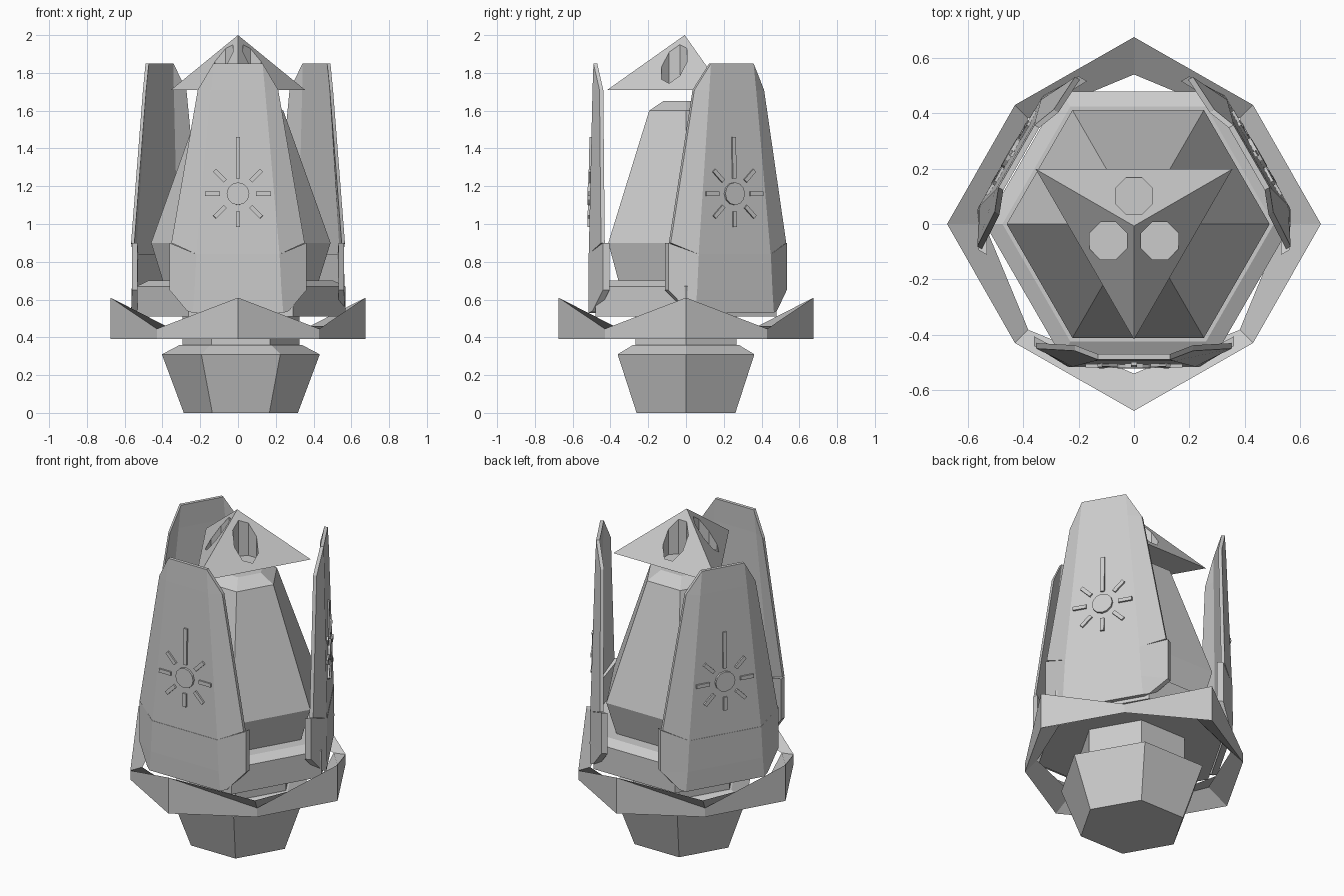
import bpy, bmesh
from math import sin, cos, pi, radians
from mathutils import Matrix, Vector

if "Cube" in bpy.data.objects:
    bpy.data.objects.remove(bpy.data.objects["Cube"])

CX = 0.015  # the core and base sit slightly off the ring centre


def add(name, bm):
    bmesh.ops.remove_doubles(bm, verts=bm.verts, dist=1e-5)
    bmesh.ops.recalc_face_normals(bm, faces=bm.faces)
    me = bpy.data.meshes.new(name)
    bm.to_mesh(me)
    bm.free()
    ob = bpy.data.objects.new(name, me)
    bpy.context.collection.objects.link(ob)
    return ob


def lathe(name, profile, n=6, center=(CX, 0), start=0.0):
    """Stack n-sided rings given as (radius, z); radius 0 makes a point."""
    bm = bmesh.new()
    rings = []
    for r, z in profile:
        rings.append([bm.verts.new((center[0] + r * cos(start + 2 * pi * i / n),
                                    center[1] + r * sin(start + 2 * pi * i / n), z))
                      for i in range(n)])
    for a, b in zip(rings, rings[1:]):
        for i in range(n):
            j = (i + 1) % n
            bm.faces.new((a[i], a[j], b[j], b[i]))
    if profile[0][0]:
        bm.faces.new(rings[0][::-1])
    if profile[-1][0]:
        bm.faces.new(rings[-1])
    return add(name, bm)


def shell(name, rows, thick, angle):
    """Mirrored folded plate; each row is panel (x,y,z) and wing (x,y,z)."""
    bm = bmesh.new()
    outer, inner = [], []
    for p, w in rows:
        pts = [(-w[0], w[1], w[2]), (-p[0], p[1], p[2]), p, w]
        outer.append([bm.verts.new(c) for c in pts])
        inner.append([bm.verts.new((c[0], c[1] + thick, c[2])) for c in pts])
    m = len(rows)
    for g in (outer, inner):
        for a, b in zip(g, g[1:]):
            for i in range(3):
                bm.faces.new((a[i], a[i + 1], b[i + 1], b[i]))
    for r in (0, m - 1):
        for i in range(3):
            bm.faces.new((outer[r][i], outer[r][i + 1], inner[r][i + 1], inner[r][i]))
    for c in (0, 3):
        for r in range(m - 1):
            bm.faces.new((outer[r][c], outer[r + 1][c], inner[r + 1][c], inner[r][c]))
    bmesh.ops.dissolve_degenerate(bm, dist=1e-5, edges=bm.edges)
    bm.transform(Matrix.Rotation(angle, 4, 'Z'))
    return add(name, bm)


def emblem(name, angle):
    """Raised sun: disc with eight rays, the upper one long."""
    bm = bmesh.new()
    bmesh.ops.create_cone(bm, cap_ends=True, segments=12, radius1=0.06, radius2=0.06,
                          depth=0.03, matrix=Matrix.Rotation(pi / 2, 4, 'X'))
    for k in range(8):
        r0, r1 = (0.08, 0.30) if k == 0 else (0.095, 0.175)
        bmesh.ops.create_cube(bm, size=1, matrix=Matrix.Rotation(k * pi / 4, 4, 'Y')
                              @ Matrix.Translation((0, 0, (r0 + r1) / 2))
                              @ Matrix.Diagonal((0.022, 0.024, r1 - r0, 1)))
    bm.transform(Matrix.Rotation(angle, 4, 'Z') @ Matrix.Translation((0, -0.506, 1.16))
                 @ Matrix.Rotation(radians(-1.4), 4, 'X'))
    return add(name, bm)


# Base, neck, support plate and core
lathe("base", [(0.302, 0), (0.418, 0.31), (0.323, 0.36)])
lathe("neck", [(0.31, 0.355), (0.31, 0.515)])
lathe("support_plate", [(0.553, 0.51), (0.553, 0.67), (0.49, 0.70)])
lathe("core", [(0.41, 0.69), (0.475, 0.90), (0.225, 1.60), (0.14, 1.65)])

# Pointed eight-sided ring with triangular section
bm = bmesh.new()
sections = []
for i in range(8):
    a = i * pi / 4
    r, top = (0.675, 0.61) if i % 2 == 0 else (0.608, 0.445)
    sections.append([bm.verts.new((q * cos(a), q * sin(a), z))
                     for q, z in ((r, 0.39), (r, top), (0.54, 0.46))])
for i in range(8):
    a, b = sections[i], sections[(i + 1) % 8]
    for k in range(3):
        l = (k + 1) % 3
        bm.faces.new((a[k], b[k], b[l], a[l]))
add("ring", bm)

# Three-sided head with a vertical eight-sided socket in each face
hy = -0.007
head = lathe("head", [(0.41, 1.71), (0, 2.0)], 3, (0, hy), -pi / 2)
for k in range(3):
    a = pi / 2 + k * 2 * pi / 3
    cut = lathe("socket_cutter", [(0.073, 1.73), (0.073, 2.1)], 8,
                (0.108 * cos(a), hy + 0.108 * sin(a)), pi / 8)
    cut.hide_render = True
    mod = head.modifiers.new("socket", 'BOOLEAN')
    mod.operation, mod.object, mod.solver = 'DIFFERENCE', cut, 'EXACT'
    bpy.context.view_layer.objects.active = head
    bpy.ops.object.modifier_apply(modifier=mod.name)
    bpy.data.objects.remove(cut)

# Three outer petals: upper plate, thicker foot, sun emblem
upper = [((0.13, -0.49, 1.85), (0.13, -0.49, 1.85)),
         ((0.143, -0.495, 1.71), (0.213, -0.458, 1.71)),
         ((0.22, -0.515, 0.84), (0.353, -0.45, 0.90))]
foot = [((0.22, -0.517, 0.84), (0.362, -0.44, 0.90)),
        ((0.23, -0.517, 0.65), (0.362, -0.44, 0.65)),
        ((0.24, -0.515, 0.53), (0.27, -0.495, 0.54))]
for k, side in enumerate(("front", "right", "left")):
    ang = k * 2 * pi / 3
    shell(side + "_petal", upper, 0.02, ang)
    shell(side + "_petal_foot", foot, 0.035, ang)
    emblem(side + "_sun_emblem", ang)
